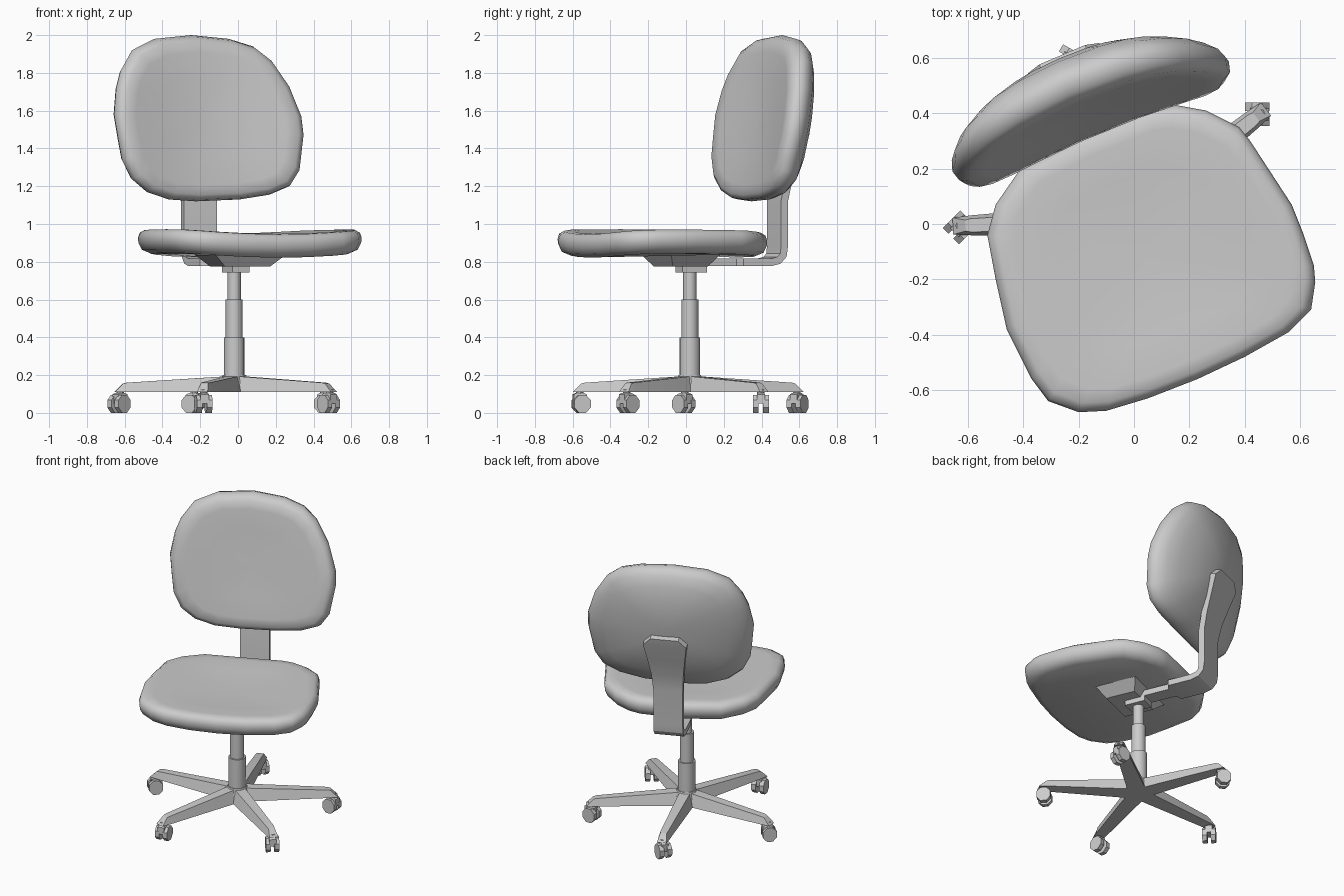
import bpy, bmesh, math
from mathutils import Vector, Matrix

if "Cube" in bpy.data.objects:
    bpy.data.objects.remove(bpy.data.objects["Cube"])

TURN = math.radians(23)          # the chair is swivelled about z
SWIVEL = Matrix.Rotation(TURN, 4, 'Z')
CX, CY = -0.02, 0.02             # gas column centre

grey = bpy.data.materials.new("light_grey")
grey.diffuse_color = (0.6, 0.6, 0.6, 1)
grey.use_nodes = True
grey.node_tree.nodes["Principled BSDF"].inputs["Base Color"].default_value = grey.diffuse_color


def finish(name, bm, matrix=None, angle=35):
    """Turn a bmesh into an object with smooth shading and sharp edges kept."""
    if matrix:
        bm.transform(matrix)
    bmesh.ops.recalc_face_normals(bm, faces=bm.faces)
    me = bpy.data.meshes.new(name)
    bm.to_mesh(me)
    bm.free()
    me.materials.append(grey)
    ob = bpy.data.objects.new(name, me)
    bpy.context.collection.objects.link(ob)
    bpy.ops.object.select_all(action='DESELECT')
    ob.select_set(True)
    bpy.context.view_layer.objects.active = ob
    bpy.ops.object.shade_smooth_by_angle(angle=math.radians(angle))
    return ob


def loft(name, rings, matrix=None, angle=35):
    """Skin a list of equal-length rings and cap both ends."""
    bm = bmesh.new()
    loops = [[bm.verts.new(p) for p in ring] for ring in rings]
    n = len(loops[0])
    for a, b in zip(loops, loops[1:]):
        for i in range(n):
            j = (i + 1) % n
            bm.faces.new((a[i], a[j], b[j], b[i]))
    bm.faces.new(loops[0])
    bm.faces.new(loops[-1])
    return finish(name, bm, matrix, angle)


def circle(r, z, sides, cx=0, cy=0):
    return [(cx + r * math.cos(2 * math.pi * i / sides),
             cy + r * math.sin(2 * math.pi * i / sides), z) for i in range(sides)]


def rect(hx, hy, z, cx=0, cy=0):
    return [(cx - hx, cy - hy, z), (cx + hx, cy - hy, z),
            (cx + hx, cy + hy, z), (cx - hx, cy + hy, z)]


# Seat cushion: plan outline, scaled rings, raised towards the two sides
outline = [(-.53, -.04), (-.50, .07), (-.41, .20), (-.20, .31), (.07, .42), (.15, .43),
           (.26, .41), (.38, .35), (.42, .30), (.57, .07), (.61, -.03), (.65, -.15),
           (.655, -.21), (.64, -.31), (.56, -.39), (.40, -.48), (.23, -.56), (.05, -.63),
           (-.10, -.675), (-.20, -.68), (-.31, -.64), (-.37, -.56), (-.46, -.38), (-.50, -.20)]
mid = Vector((0.06, -0.12))
rings = []
for s, z in [(.88, .822), (.965, .84), (.995, .875), (1, .90), (.985, .928),
             (.94, .945), (.85, .948), (.6, .940), (.3, .934), (.08, .932)]:
    ring = []
    for p in outline:
        q = mid + (Vector(p) - mid) * s
        u = (q - mid).x * math.cos(TURN) + (q - mid).y * math.sin(TURN)
        ring.append((q.x, q.y, z + 0.025 * min(1, (u / 0.5) ** 2)))
    rings.append(ring)
loft("seat_cushion", rings, angle=50)

# Backrest cushion: outline in the local x-z plane, leaning back, sides curving forward
outline = [(-.53, 1.58), (-.515, 1.45), (-.50, 1.34), (-.45, 1.24), (-.36, 1.17), (-.23, 1.13),
           (-.07, 1.12), (.18, 1.13), (.345, 1.155), (.455, 1.20), (.51, 1.28), (.545, 1.47),
           (.54, 1.57), (.487, 1.73), (.40, 1.87), (.313, 1.94), (.183, 1.98), (-.03, 2.0),
           (-.25, 1.98), (-.39, 1.92), (-.47, 1.81), (-.505, 1.72)]
mid = Vector((0, 1.56))
rings = []
for s, d in [(.1, -.062), (.5, -.064), (.8, -.068), (.92, -.064), (.98, -.04), (1, 0),
             (.975, .035), (.9, .068), (.75, .10), (.5, .13), (.25, .145), (.08, .148)]:
    ring = []
    for p in outline:
        u, z = mid + (Vector(p) - mid) * s
        ring.append((u, .44 + .18 * (z - 1.3) - .06 * (u / .53) ** 2 + d, z))
    rings.append(ring)
loft("backrest_cushion", rings, SWIVEL, 50)

# Bent support bar: (half width, local y, z) along its centre line
path = [(.05, .08, .797), (.05, .27, .797), (.095, .29, .797), (.095, .45, .797),
        (.095, .495, .808), (.095, .52, .835), (.095, .526, .88), (.095, 1e-9 + .526, 1.12),
        (.103, .55, 1.24), (.12, .59, 1.36), (.14, .632, 1.48), (.09, .645, 1.53)]
rings = []
for i, (w, y, z) in enumerate(path):
    a, b = path[max(i - 1, 0)], path[min(i + 1, len(path) - 1)]
    t = Vector((0, b[1] - a[1], b[2] - a[2])).normalized()
    side = Vector((0, -t.z, t.y)) * 0.02
    c = Vector((0, y, z))
    x = Vector((w, 0, 0))
    rings.append([c - x - side, c + x - side, c + x + side, c - x + side])
loft("backrest_bar", rings, SWIVEL, 30)

# Mounting pan under the seat, and the small block on top of the column
loft("seat_mount", [rect(.13, .10, .775, 0, -.03), rect(.20, .14, .835, 0, -.03)], SWIVEL, 20)
loft("column_block", [rect(.05, .07, .742, 0, .03), rect(.05, .07, .785, 0, .03)], SWIVEL, 20)

# Telescopic column
steps = [(.055, .15, .40), (.045, .39, .60), (.035, .59, .76)]
for i, (r, z0, z1) in enumerate(steps):
    loft(f"column_stage_{i + 1}", [circle(r, z0, 16, CX, CY), circle(r, z1, 16, CX, CY)])

# Five-legged base with casters
loft("base_hub", [circle(.085, .11, 10, CX, CY), circle(.08, .165, 10, CX, CY),
                  circle(.062, .20, 10, CX, CY)], angle=30)
caster_turn = [90, 60, 135, 10, 40]
for i in range(5):
    ang = math.radians(38.5 + 72 * i)
    place = Matrix.Translation((CX, CY, 0)) @ Matrix.Rotation(ang, 4, 'Z')

    def section(r_low, r_top, w_low, w_top, z_top):
        return [(r_low, -w_low, .11), (r_low, w_low, .11),
                (r_top, w_top, z_top), (r_top, -w_top, z_top)]

    loft(f"base_leg_{i + 1}", [section(.02, .02, .06, .035, .195),
                               section(.57, .57, .036, .024, .16),
                               section(.635, .59, .030, .020, .155)], place, 25)

    # Caster: stem, fork hood and a pair of eight-sided wheels
    spot = Matrix.Translation(place @ Vector((.605, 0, 0))) @ \
        Matrix.Rotation(math.radians(caster_turn[i]), 4, 'Z')
    loft(f"caster_stem_{i + 1}", [circle(.02, .06, 8), circle(.02, .125, 8)], spot)
    loft(f"caster_hood_{i + 1}", [rect(.022, .035, .05), rect(.022, .035, .098),
                                  rect(.018, .02, .105)], spot, 20)
    for s in (-1, 1):
        wheel = [[(x * s, .048 * math.cos(math.pi * (k + .5) / 4) + .008,
                   .048 + .0515 * math.sin(math.pi * (k + .5) / 4)) for k in range(8)]
                 for x in (.012, .042)]
        loft(f"caster_wheel_{i + 1}_{'a' if s < 0 else 'b'}", wheel, spot, 30)
